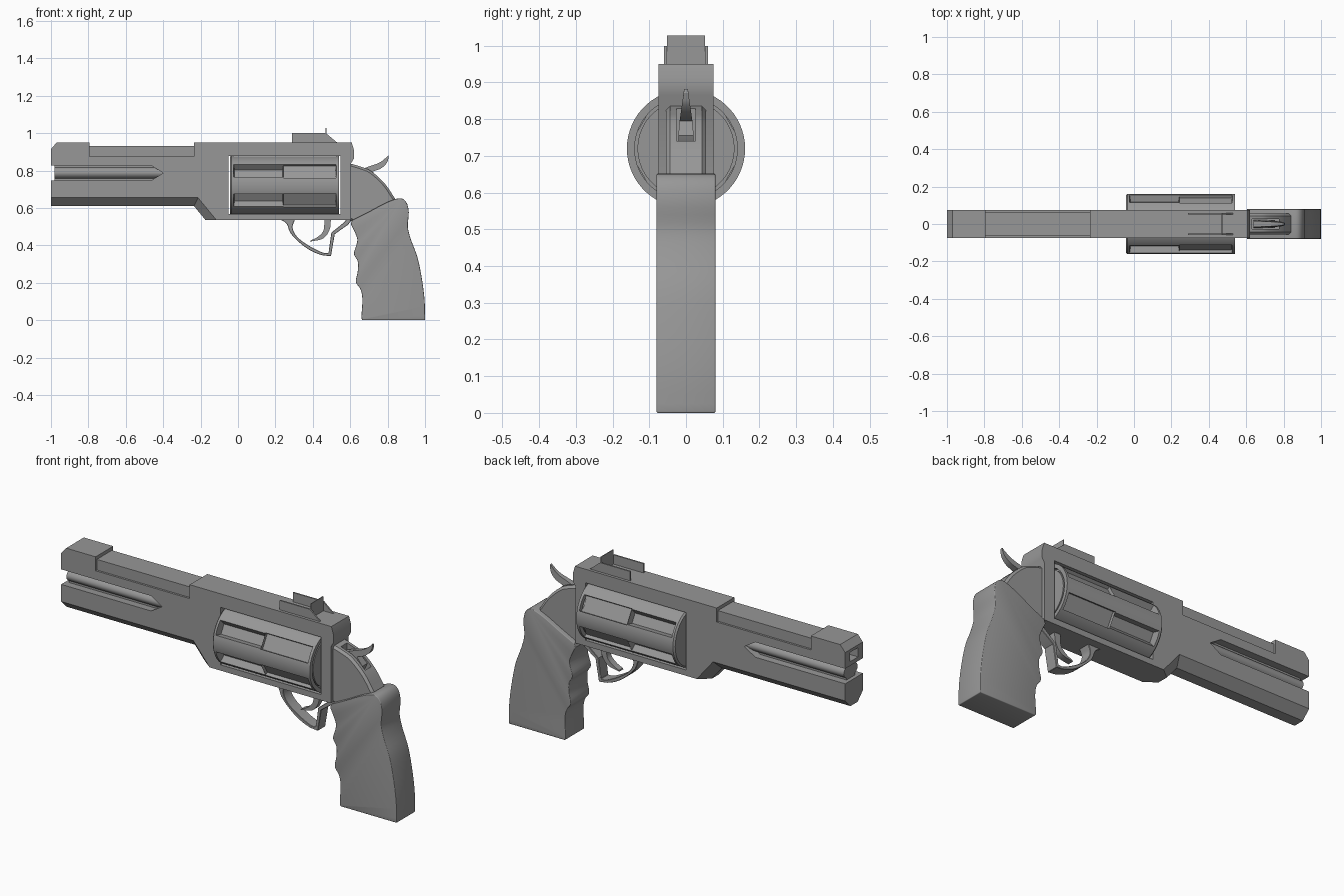
import bpy
import bmesh
from math import radians, pi
from mathutils import Matrix, Vector

if "Cube" in bpy.data.objects:
    bpy.data.objects.remove(bpy.data.objects["Cube"])

GREY = (0.31, 0.31, 0.31, 1)
steel = bpy.data.materials.new("steel grey")
steel.use_nodes = True
steel.diffuse_color = GREY
steel.node_tree.nodes["Principled BSDF"].inputs["Base Color"].default_value = GREY


def finish(name, bm):
    """Turn a bmesh into a linked object."""
    bmesh.ops.recalc_face_normals(bm, faces=bm.faces)
    mesh = bpy.data.meshes.new(name)
    bm.to_mesh(mesh)
    bm.free()
    mesh.materials.append(steel)
    obj = bpy.data.objects.new(name, mesh)
    bpy.context.collection.objects.link(obj)
    return obj


def shade(obj, angle=32):
    obj.data.shade_smooth()
    obj.data.set_sharp_from_angle(angle=radians(angle))


def prism_bm(pts, y0, y1):
    """Side profile in x, z extruded across y."""
    bm = bmesh.new()
    face = bm.faces.new([bm.verts.new((x, y0, z)) for x, z in pts])
    ext = bmesh.ops.extrude_face_region(bm, geom=[face])["geom"]
    moved = [g for g in ext if isinstance(g, bmesh.types.BMVert)]
    bmesh.ops.translate(bm, verts=moved, vec=(0, y1 - y0, 0))
    return bm


def prism(name, pts, y0, y1):
    return finish(name, prism_bm(pts, y0, y1))


def box(name, x0, x1, y0, y1, z0, z1):
    return prism(name, [(x0, z0), (x1, z0), (x1, z1), (x0, z1)], y0, y1)


def smooth(pts, steps=6):
    """Open curve through the points."""
    p = [Vector(q) for q in pts]
    p = [2 * p[0] - p[1]] + p + [2 * p[-1] - p[-2]]
    out = []
    for a, b, c, d in zip(p, p[1:], p[2:], p[3:]):
        for i in range(steps):
            t = i / steps
            out.append(0.5 * (2 * b + (c - a) * t + (2 * a - 5 * b + 4 * c - d) * t * t
                              + (3 * b - a - 3 * c + d) * t ** 3))
    return out + [p[-2]]


def bevel(obj, width, segments=2):
    mod = obj.modifiers.new("bevel", "BEVEL")
    mod.width, mod.segments = width, segments
    mod.limit_method, mod.angle_limit = "ANGLE", radians(50)


def bake(obj, cutters=()):
    """Apply modifiers and cuts, then drop the cutters."""
    for c in cutters:
        c.hide_render = True
        mod = obj.modifiers.new("cut", "BOOLEAN")
        mod.operation, mod.solver, mod.object = "DIFFERENCE", "EXACT", c
    bpy.context.view_layer.update()
    graph = bpy.context.evaluated_depsgraph_get()
    mesh = bpy.data.meshes.new_from_object(obj.evaluated_get(graph))
    obj.modifiers.clear()
    obj.data = mesh
    for c in cutters:
        bpy.data.objects.remove(c)
    shade(obj)


# Frame and barrel shroud in one profile, with chamfered lower barrel edges
bm = prism_bm([(-1, .61), (-.235, .61), (-.175, .537), (.605, .537), (.605, .84),
               (.62, .865), (.62, .91), (.608, .95), (-.235, .95), (-.235, .932),
               (-.795, .932), (-.795, .95), (-.97, .95), (-1, .915)], -.075, .075)
lower = [e for e in bm.edges if abs(e.verts[0].co.y - e.verts[1].co.y) < .01
         and all(v.co.z < .62 and v.co.x < -.17 for v in e.verts)]
bmesh.ops.bevel(bm, geom=lower, offset=.045, segments=1, affect="EDGES")
frame = finish("frame", bm)
cutters = [box("window_cut", -.052, .547, -.3, .3, .568, .877),
           box("muzzle_notch", -1.1, -.98, -.3, .3, .747, .828),
           box("bore_cut", -1.1, -.8, -.035, .035, .85, .9)]
for s in (-1, 1):
    cutters.append(prism("groove_cut", [(-1.1, .747), (-.465, .747), (-.4, .787),
                                        (-.465, .828), (-1.1, .828)], s * .035, s * .2))
    cutters.append(box("rib_cut", -.795, -.235, s * .064, s * .2, .875, 1))
bake(frame, cutters)

# Tube lying in the side grooves
bm = bmesh.new()
bmesh.ops.create_cone(bm, cap_ends=True, segments=32, radius1=.037, radius2=.037, depth=.58,
                      matrix=Matrix.Translation((-.69, 0, .787)) @ Matrix.Diagonal((1, 1.6, 1, 1))
                      @ Matrix.Rotation(pi / 2, 4, "Y"))
shade(finish("barrel_tube", bm))

# Drum turned around the x axis, with a ring groove in its rear face
bm = bmesh.new()
outline = [(-.043, 0), (-.043, .153), (-.035, .161), (.54, .161), (.54, .14),
           (.52, .14), (.52, .132), (.54, .132), (.54, 0)]
verts = [bm.verts.new((x, 0, r)) for x, r in outline]
edges = [bm.edges.new(pair) for pair in zip(verts, verts[1:])]
bmesh.ops.spin(bm, geom=verts + edges, axis=(1, 0, 0), cent=(0, 0, 0),
               angle=2 * pi, steps=60)
bmesh.ops.remove_doubles(bm, verts=bm.verts, dist=.0005)
bmesh.ops.translate(bm, verts=bm.verts, vec=(0, 0, .72))
drum = finish("drum", bm)


def flute(x0, x1, top, bottom, floor, slope, turn):
    """Tapered cutter for one flute, turned around the drum axis."""
    bm = bmesh.new()
    for x, inner in ((x0, x0 + slope), (x1, x1 - slope)):
        for s in (-1, 1):
            bm.verts.new((x, s * top, .2))
            bm.verts.new((inner, s * bottom, floor))
    bmesh.ops.convex_hull(bm, input=bm.verts)
    bmesh.ops.transform(bm, verts=bm.verts, matrix=Matrix.Translation((0, 0, .72))
                        @ Matrix.Rotation(turn, 4, "X"))
    return finish("flute_cut", bm)


cutters = []
for k in range(6):
    cutters.append(flute(-.03, .25, .055, .026, .122, .012, k * pi / 3))
    cutters.append(flute(.24, .528, .047, .04, .138, .004, k * pi / 3))
bake(drum, cutters)

# Rear frame behind the drum, slotted for the hammer
tang = prism("rear_frame", [(.59, .54)] + [(.59, .84)] + smooth(
    [(.61, .835), (.66, .82), (.715, .795), (.785, .73), (.84, .65)])
    + [(.84, .58), (.66, .5)], -.055, .055)
bevel(tang, .012, 1)
bake(tang, [box("slot_cut", .63, .775, -.026, .026, .69, .9)])

# Hammer with a spur that narrows towards its tip
upper = smooth([(.64, .80), (.70, .822), (.755, .842), (.79, .868), (.803, .882)])
under = smooth([(.806, .872), (.795, .84), (.765, .812), (.72, .795)])
bm = prism_bm(upper + under + [(.755, .755), (.74, .72), (.70, .68), (.64, .68)], -.021, .021)
for v in bm.verts:
    v.co.y *= 1 - .75 * min(1, max(0, (v.co.z - .77) / .11))
shade(finish("hammer", bm))

# Grip with finger waves on the front edge
back = [(1, 0), (.998, .1), (.985, .21), (.96, .335), (.925, .43), (.908, .5), (.913, .577),
        (.90, .63), (.865, .652), (.795, .63), (.70, .58), (.61, .535)]
front = [(.603, .515), (.635, .445), (.635, .41), (.62, .355), (.64, .315), (.64, .26),
         (.63, .205), (.655, .165), (.665, .11), (.66, .02), (.665, 0)]
grip = prism("grip", smooth(back, 4) + smooth(front, 4), -.08, .08)
bevel(grip, .014, 3)
bake(grip)

# Trigger guard
outer = smooth([(.225, .54), (.26, .515), (.285, .46), (.36, .39), (.435, .352), (.497, .342)])
inner = smooth([(.484, .36), (.45, .363), (.38, .398), (.317, .445), (.292, .495), (.305, .54)])
guard = prism("trigger_guard", outer + [(.517, .46), (.59, .512), (.61, .54), (.58, .54),
                                        (.568, .524), (.499, .468)] + inner, -.032, .032)
bevel(guard, .005, 1)
bake(guard)

# Trigger
blade = smooth([(.497, .545), (.49, .485), (.455, .437), (.385, .42)])
blade += smooth([(.387, .426), (.425, .445), (.457, .48), (.462, .545)])
shade(prism("trigger", blade, -.017, .017))

# Rear sight: two side walls and an upright plate
for side, s in (("left", 1), ("right", -1)):
    prism("sight_wall_" + side, [(.29, .94), (.53, .94), (.53, .95), (.47, 1), (.29, 1)],
          s * .052, s * .06)
box("sight_plate", .468, .472, -.052, .052, .94, 1.028)
